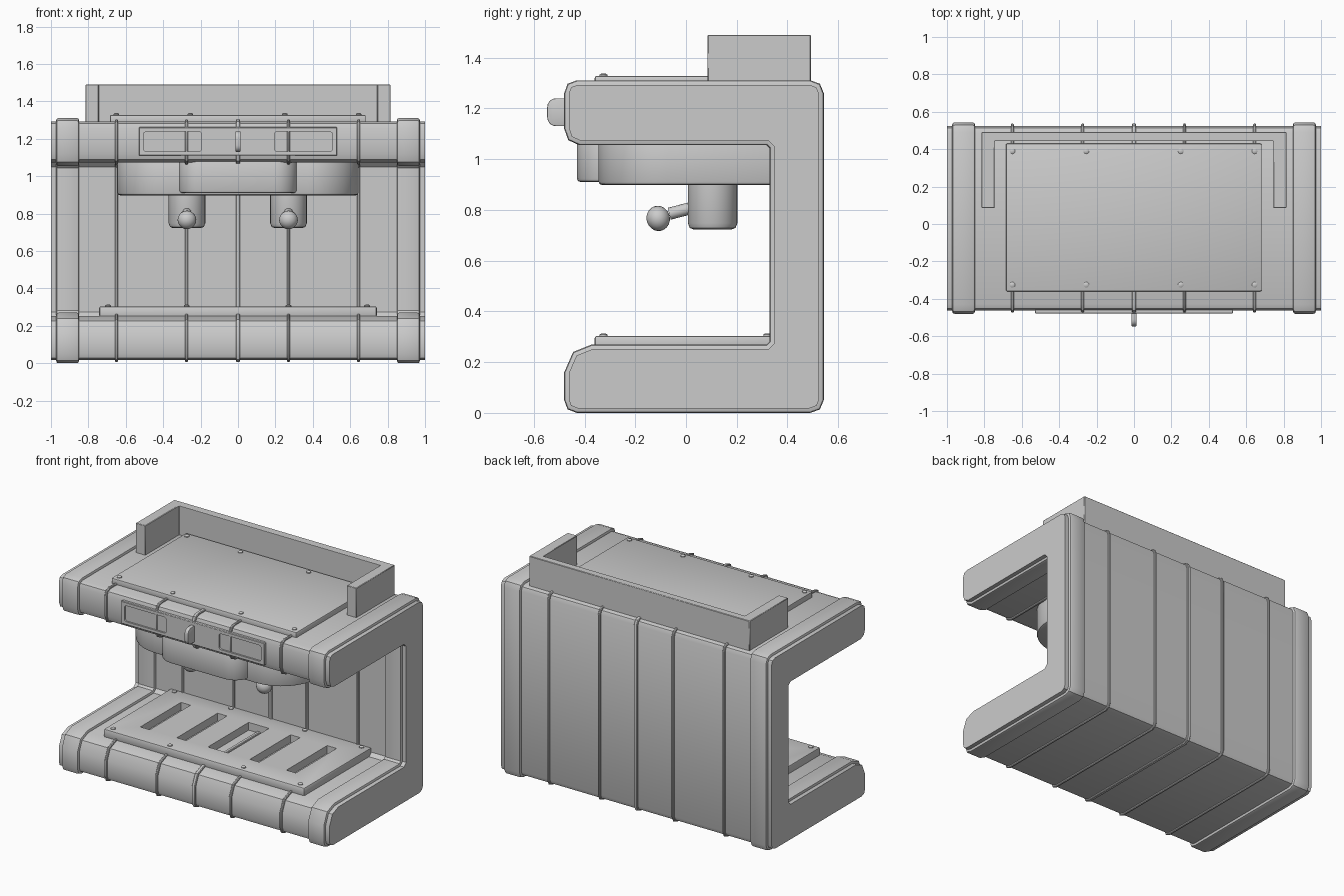
import bpy, bmesh, math
from mathutils import Vector

if "Cube" in bpy.data.objects:
    bpy.data.objects.remove(bpy.data.objects["Cube"])


def finish(ob, bevel=0, segs=2, angle=50):
    if bevel:
        m = ob.modifiers.new("bevel", "BEVEL")
        m.width, m.segments = bevel, segs
        m.limit_method, m.angle_limit = "ANGLE", math.radians(angle)
    bpy.ops.object.select_all(action="DESELECT")
    ob.select_set(True)
    bpy.context.view_layer.objects.active = ob
    if bevel:
        bpy.ops.object.modifier_apply(modifier="bevel")
    bpy.ops.object.shade_smooth_by_angle(angle=math.radians(40))
    return ob


def to_object(name, bm):
    bmesh.ops.recalc_face_normals(bm, faces=bm.faces)
    me = bpy.data.meshes.new(name)
    bm.to_mesh(me)
    bm.free()
    ob = bpy.data.objects.new(name, me)
    bpy.context.collection.objects.link(ob)
    return ob


def prism(name, pts, lo, hi, axis="z", bevel=0, segs=2):
    """Extrude a 2D outline along an axis (x: outline is y,z; y: x,z; z: x,y)."""
    place = {"x": lambda a, b, t: (t, a, b), "y": lambda a, b, t: (a, t, b),
             "z": lambda a, b, t: (a, b, t)}[axis]
    bm = bmesh.new()
    f = bm.faces.new([bm.verts.new(place(a, b, lo)) for a, b in pts])
    top = bmesh.ops.extrude_face_region(bm, geom=[f])["geom"]
    bmesh.ops.translate(bm, vec=place(0, 0, hi - lo),
                        verts=[v for v in top if isinstance(v, bmesh.types.BMVert)])
    return finish(to_object(name, bm), bevel, segs)


def rrect(a0, a1, b0, b1, r=0.0, n=4):
    if not r:
        return [(a0, b0), (a1, b0), (a1, b1), (a0, b1)]
    pts = []
    for k, (a, b) in enumerate([(a1 - r, b1 - r), (a0 + r, b1 - r), (a0 + r, b0 + r), (a1 - r, b0 + r)]):
        for i in range(n + 1):
            t = math.pi / 2 * (k + i / n)
            pts.append((a + r * math.cos(t), b + r * math.sin(t)))
    return pts


def inset(pts, d):
    """Offset a counter-clockwise outline inward with mitred corners."""
    out = []
    for i, p in enumerate(pts):
        p, q, s = Vector(p), Vector(pts[i - 1]), Vector(pts[(i + 1) % len(pts)])
        e, f = (p - q).normalized(), (s - p).normalized()
        n1, n2 = Vector((-e.y, e.x)), Vector((-f.y, f.x))
        out.append(tuple(p + (n1 + n2) * d / (1 + n1.dot(n2))))
    return out


def lathe(name, prof, loc, direction=(0, 0, 1), n=24):
    """Revolve (radius, height) points about a direction starting at loc."""
    bm = bmesh.new()
    rot = Vector((0, 0, 1)).rotation_difference(Vector(direction).normalized())
    rings = []
    for r, h in prof:
        rings.append([bm.verts.new(Vector(loc) + rot @ Vector(
            (r * math.cos(2 * math.pi * i / n), r * math.sin(2 * math.pi * i / n), h))) for i in range(n)])
    for A, B in zip(rings, rings[1:]):
        for i in range(n):
            bm.faces.new((A[i], A[(i + 1) % n], B[(i + 1) % n], B[i]))
    bm.faces.new(rings[0])
    bm.faces.new(rings[-1])
    return finish(to_object(name, bm))


def cut(ob, cutters):
    for c in cutters:
        m = ob.modifiers.new("cut", "BOOLEAN")
        m.operation, m.object, m.solver = "DIFFERENCE", c, "EXACT"
        bpy.context.view_layer.objects.active = ob
        bpy.ops.object.modifier_apply(modifier="cut")
        bpy.data.objects.remove(c)
    finish(ob)


# C-shaped side outline (y, z), counter-clockwise
C = [(-.48, .05), (-.467, .014), (-.43, 0), (.49, 0), (.528, .014), (.543, .05),
     (.543, 1.26), (.528, 1.297), (.49, 1.311), (-.43, 1.311), (-.467, 1.297), (-.48, 1.26),
     (-.48, 1.12), (-.464, 1.075), (-.42, 1.055), (.318, 1.055), (.33, 1.043),
     (.33, .282), (.318, .27), (-.37, .27), (-.445, .24), (-.48, .16)]

# main body, end caps and ribs
prism("body", inset(C, .018), -1, 1, "x")
for s, side in ((-1, "left"), (1, "right")):
    a, b = sorted((s * .85, s * .972))
    prism(side + "_end_cap", C, a, b, "x", .012)
for i, x in enumerate((-.65, -.275, 0, .27, .645)):
    w = .012 if i == 2 else .008
    prism(f"rib_{i + 1}", inset(C, .007), x - w, x + w, "x", .004, 1)

# top plate and cup rail
prism("top_plate", rrect(-.685, .683, -.36, .43), 1.28, 1.328, "z", .008)
prism("cup_rail", [(-.815, .085), (-.745, .085), (-.745, .443), (.745, .443), (.745, .085),
                   (.815, .085), (.815, .492), (-.815, .492)], 1.285, 1.49, "z", .003, 1)

# drip tray with slots
tray = prism("drip_tray", rrect(-.742, .742, -.36, .352), .245, .304, "z", .01)
cut(tray, [prism("slot", rrect(x - w, x + w, -.21, .22), .2, .4)
           for x, w in ((-.54, .035), (-.27, .035), (0, .075), (.27, .035), (.54, .035))])

# screws
screw = [(.015, -.01), (.015, .005), (.009, .009)]
for y in (-.325, .39):
    for x in (-.65, -.255, .25, .645):
        lathe("top_screw", screw, (x, y, 1.328), n=12)
for y in (-.325, .32):
    for x in (-.695, -.275, .27, .69):
        lathe("tray_screw", screw, (x, y, .304), n=12)

# group housing under the upper arm
prism("group_housing", rrect(-.645, .645, -.345, .5, .27, 8)[18:27] + rrect(-.645, .645, -.345, .5, .27, 8)[27:]
      + [(.645, .37), (-.645, .37)], .898, 1.09, "z", .014)
prism("group_front", rrect(-.318, .318, -.43, .2, .12, 6), .91, 1.09, "z", .014)

# brew groups with handles
for x in (-.273, .27):
    lathe("brew_group", [(.075, .723), (.09, .729), (.098, .748), (.098, .92)], (x, .105, 0), n=32)
    d = (0, -1, -.26)
    lathe("handle", [(.024, 0), (.024, .12)], (x, .05, .815), d, 16)
    ball = [(.05 * math.sin(t), .165 - .046 * math.cos(t))
            for t in [math.pi * (.04 + .92 * k / 10) for k in range(11)]]
    lathe("handle_knob", ball, (x, .05, .808), d, 20)

# control panel with two recessed displays and a centre lever
panel = prism("control_panel", rrect(-.53, .53, 1.11, 1.262), -.479, -.44, "y", .004, 1)
cut(panel, [prism("recess", rrect(a, a + .31, 1.132, 1.238, .015), -.6, -.468, "y")
            for a in (-.505, .195)])
prism("lever", rrect(-.547, -.43, 1.13, 1.24, .035, 5), -.014, .014, "x", .005)
